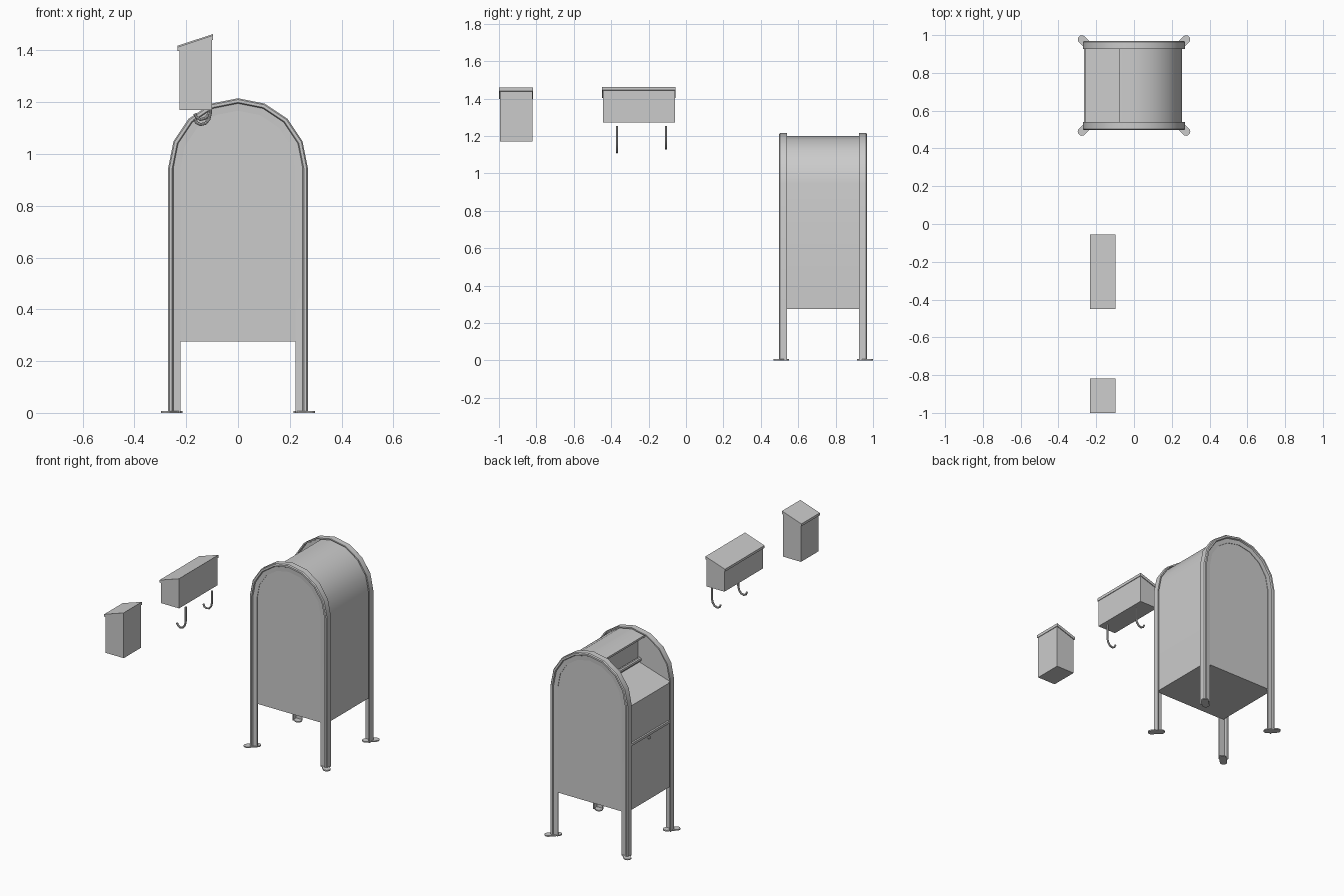
import bpy, bmesh
from math import sin, cos, pi, radians

if "Cube" in bpy.data.objects:
    bpy.data.objects.remove(bpy.data.objects["Cube"])

YC = 0.733      # depth centre of the collection box
ARCH_Z = 0.945  # height where the arch starts


def finish(name, bm, smooth=False):
    bmesh.ops.recalc_face_normals(bm, faces=bm.faces)
    me = bpy.data.meshes.new(name)
    bm.to_mesh(me)
    bm.free()
    ob = bpy.data.objects.new(name, me)
    bpy.context.collection.objects.link(ob)
    if smooth:
        bpy.ops.object.select_all(action='DESELECT')
        ob.select_set(True)
        bpy.context.view_layer.objects.active = ob
        bpy.ops.object.shade_smooth_by_angle(angle=radians(32))
    return ob


def skin(name, rings, smooth=False):
    """Join equal closed rings into a capped solid."""
    bm = bmesh.new()
    vs = [[bm.verts.new(p) for p in ring] for ring in rings]
    n = len(vs[0])
    for a, b in zip(vs, vs[1:]):
        for i in range(n):
            j = (i + 1) % n
            bm.faces.new((a[i], a[j], b[j], b[i]))
    bm.faces.new(vs[0])
    bm.faces.new(vs[-1])
    return finish(name, bm, smooth)


def prism(name, xz, y0, y1, smooth=False):
    return skin(name, [[(x, y, z) for x, z in xz] for y in (y0, y1)], smooth)


def box(name, x0, x1, y0, y1, z0, z1):
    return prism(name, [(x0, z0), (x1, z0), (x1, z1), (x0, z1)], y0, y1)


def arch(r, bottom, steps=8):
    pts = [(r * cos(pi * i / steps), ARCH_Z + r * sin(pi * i / steps)) for i in range(steps + 1)]
    return [(r, bottom)] + pts + [(-r, bottom)]


# Arched leg frames: an angle section with a raised rim, swept leg to leg
section = [(0.222, 0.507), (0.250, 0.505), (0.254, 0.497), (0.265, 0.497), (0.27, 0.503),
           (0.27, 0.54), (0.262, 0.54), (0.262, 0.514), (0.222, 0.514)]
for name, back in (("front_leg_frame", False), ("back_leg_frame", True)):
    paths = [[(x, 2 * YC - y if back else y, z) for x, z in arch(r, 0)] for r, y in section]
    skin(name, list(zip(*paths)), True)

# End panels
prism("front_panel", arch(0.258, 0.275), 0.510, 0.520)
prism("back_panel", arch(0.258, 0.275), 2 * YC - 0.520, 2 * YC - 0.510)

# Body with the mail opening on the -x side
R = 0.255
body = arch(R, 0.275)[:6] + [(-0.08, 1.184), (-0.08, 1.172), (-0.03, 1.172), (-0.03, 1.005),
                             (-R, 0.935), (-R, 0.275)]
prism("body", body, 0.519, 2 * YC - 0.519, True)

# Door details
box("door_ledge", -0.266, -0.25, 0.54, 0.926, 0.685, 0.70)
box("chute_lip", -0.259, -0.25, 0.54, 0.926, 0.915, 0.935)


def cylinder_along(name, p0, p1, r, axis, n=10):
    ring = [(r * cos(2 * pi * i / n), r * sin(2 * pi * i / n)) for i in range(n)]
    put = {'x': lambda p, a, b: (p[0], p[1] + a, p[2] + b),
           'y': lambda p, a, b: (p[0] + a, p[1], p[2] + b)}[axis]
    return skin(name, [[put(p, a, b) for a, b in ring] for p in (p0, p1)], True)


cylinder_along("door_lock", (-0.262, YC, 0.665), (-0.25, YC, 0.665), 0.009, 'x')
cylinder_along("chute_hinge", (-0.04, 0.52, 1.02), (-0.04, 0.946, 1.02), 0.014, 'y')

# Foot plates: diagonal rounded pads under every leg
for sx, xn in ((-1, "left"), (1, "right")):
    for sy, yn in ((-1, "front"), (1, "back")):
        outline = []
        for i in range(12):
            t = 2 * pi * (i + 0.5) / 12
            c = 0.276 if cos(t) > 0 else 0.236
            a = t + pi / 4
            outline.append((sx * (c + 0.022 * cos(a)), YC + sy * (c - 0.032 + 0.022 * sin(a))))
        skin(f"{yn}_{xn}_foot", [[(x, y, z) for x, y in outline] for z in (0, 0.007)])


# Wall boxes with sloping lids
def wall_box(name, y0, y1, base, top):
    prism(name + "_body", [(-0.226, base), (-0.1, base), (-0.1, top - 0.012), (-0.226, top - 0.055)],
          y0 + 0.005, y1 - 0.005)
    prism(name + "_lid", [(-0.233, top - 0.06), (-0.224, top - 0.06), (-0.097, top - 0.018),
                          (-0.097, top), (-0.233, top - 0.045)], y0, y1)


wall_box("upright_letterbox", -1.0, -0.817, 1.17, 1.458)
wall_box("wide_letterbox", -0.449, -0.055, 1.273, 1.463)

# Paper hooks below the wide letterbox
for name, y, drop in (("front_hook", -0.369, 0), ("back_hook", -0.107, 0.02)):
    pts = [(-0.106, 1.253), (-0.106, 1.16 + drop), (-0.112, 1.135 + drop), (-0.126, 1.118 + drop),
           (-0.145, 1.113 + drop), (-0.160, 1.121 + drop), (-0.167, 1.136 + drop)]
    rings = []
    for i, (x, z) in enumerate(pts):
        (xa, za), (xb, zb) = pts[max(i - 1, 0)], pts[min(i + 1, len(pts) - 1)]
        length = ((xb - xa) ** 2 + (zb - za) ** 2) ** 0.5
        nx, nz = (zb - za) / length, -(xb - xa) / length
        rings.append([(x + 0.006 * cos(k * pi / 4) * nx, y + 0.006 * sin(k * pi / 4),
                       z + 0.006 * cos(k * pi / 4) * nz) for k in range(8)])
    skin(name, rings, True)
